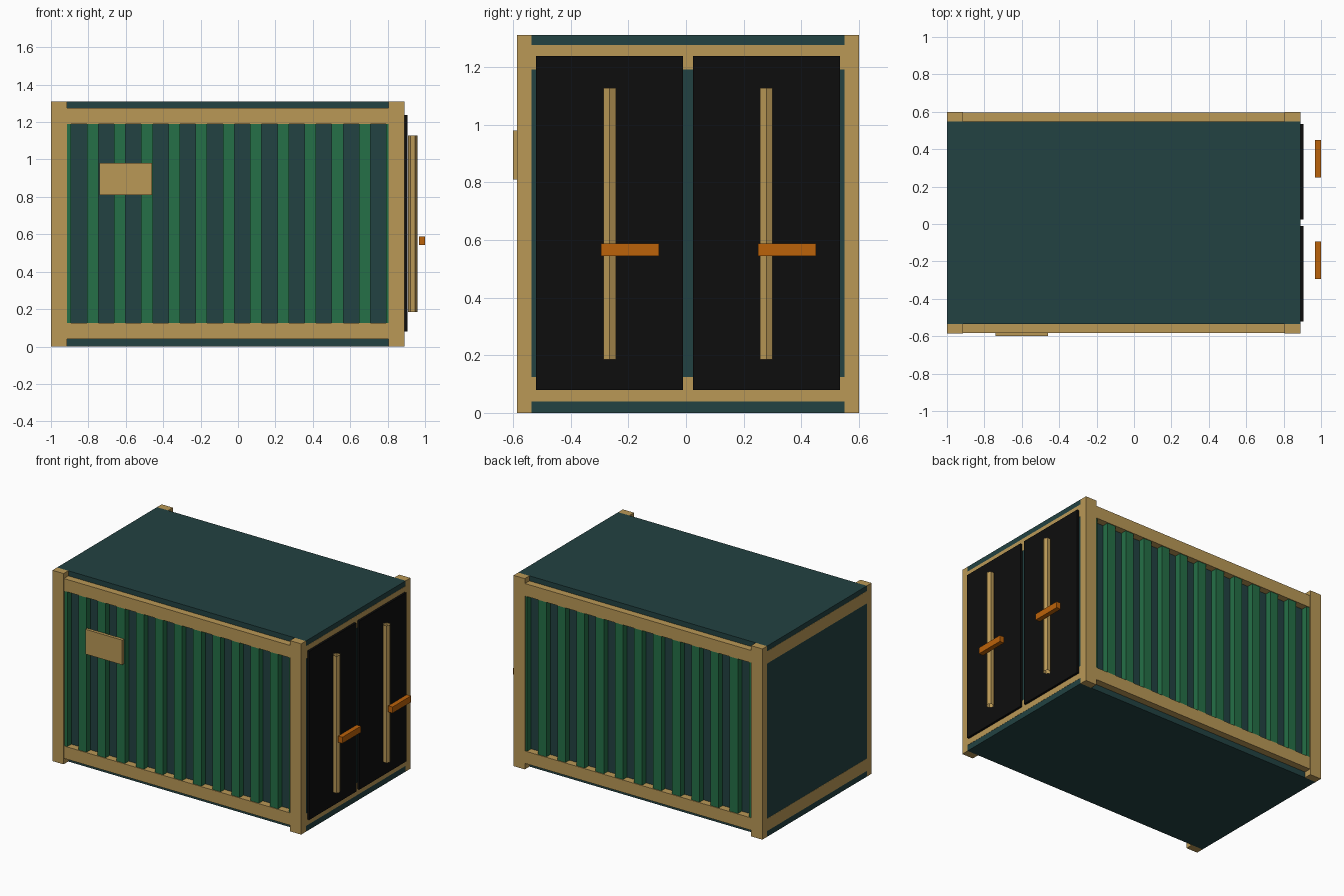
import bpy
from math import pi

cube = bpy.data.objects.get("Cube")
if cube:
    bpy.data.objects.remove(cube, do_unlink=True)


def material(name, rgb):
    m = bpy.data.materials.new(name)
    m.use_nodes = True
    m.diffuse_color = (*rgb, 1)
    m.node_tree.nodes["Principled BSDF"].inputs["Base Color"].default_value = (*rgb, 1)
    return m


teal = material("dark teal", (0.016, 0.054, 0.054))
green = material("green", (0.018, 0.16, 0.063))
tan = material("tan", (0.49, 0.315, 0.094))
black = material("black", (0.004, 0.004, 0.004))
orange = material("orange", (0.5, 0.122, 0.003))


def box(name, xs, ys, zs, mat):
    """Box spanning the given (min, max) ranges."""
    spans = (xs, ys, zs)
    bpy.ops.mesh.primitive_cube_add(size=1, location=[(a + b) / 2 for a, b in spans])
    ob = bpy.context.object
    ob.name = name
    ob.scale = [b - a for a, b in spans]
    bpy.ops.object.transform_apply(location=False, rotation=False, scale=True)
    ob.data.materials.append(mat)
    return ob


X0, X1 = -1.0, 0.89            # container ends
MID = 0.007                    # container centre line in y
WALL, RIB, RAIL, POST = 0.542, 0.585, 0.59, 0.593   # half depths from MID
HEIGHT = 1.31
POST_W = 0.085
RAILS = {"lower": (0.04, 0.125), "upper": (1.19, 1.275)}

# Main shell
box("container_body", (X0, X1), (MID - WALL, MID + WALL), (0, HEIGHT), teal)

for side, s in (("front", -1), ("back", 1)):
    def depth(outer):
        return tuple(sorted((MID + s * WALL, MID + s * outer)))

    # Corner posts
    for end, x in (("right", X0), ("left", X1 - POST_W)):
        box(f"{side}_{end}_post", (x, x + POST_W), depth(POST), (0, HEIGHT), tan)

    # Long rails between the posts
    for level, zs in RAILS.items():
        box(f"{side}_{level}_rail", (X0 + POST_W, X1 - POST_W), depth(RAIL), zs, tan)

    # Corrugation ribs, the outermost ones running into the posts
    for i in range(13):
        x = -0.923 + i * 0.1455
        lo = max(x - 0.031, X0 + POST_W)
        hi = min(x + 0.031, X1 - POST_W)
        box(f"{side}_rib_{i + 1}", (lo, hi), depth(RIB), (0.125, 1.19), green)

# Short rails lying flush on both ends
for level, zs in RAILS.items():
    for end, x in (("right", X0), ("left", X1)):
        box(f"{end}_{level}_end_rail", (x - 0.001, x + 0.001),
            (MID - WALL, MID + WALL), zs, tan)

# Sign plate on the front wall
box("sign_plate", (-0.74, -0.46), (-0.6, -0.579), (0.81, 0.98), tan)

# Doors, each with an open six-sided lock bar and a handle
for side, y in (("front", -0.265), ("back", 0.279)):
    box(f"{side}_door", (X1, 0.906), (y - 0.255, y + 0.255), (0.08, 1.238), black)
    bpy.ops.mesh.primitive_cylinder_add(vertices=6, radius=0.025, depth=0.942,
                                        end_fill_type='NOTHING',
                                        location=(0.935, y, 0.656), rotation=(0, 0, pi / 2))
    bar = bpy.context.object
    bar.name = f"{side}_lock_bar"
    bar.data.materials.append(tan)
    box(f"{side}_door_handle", (0.967, 1.0), (y - 0.03, y + 0.171), (0.544, 0.587), orange)
